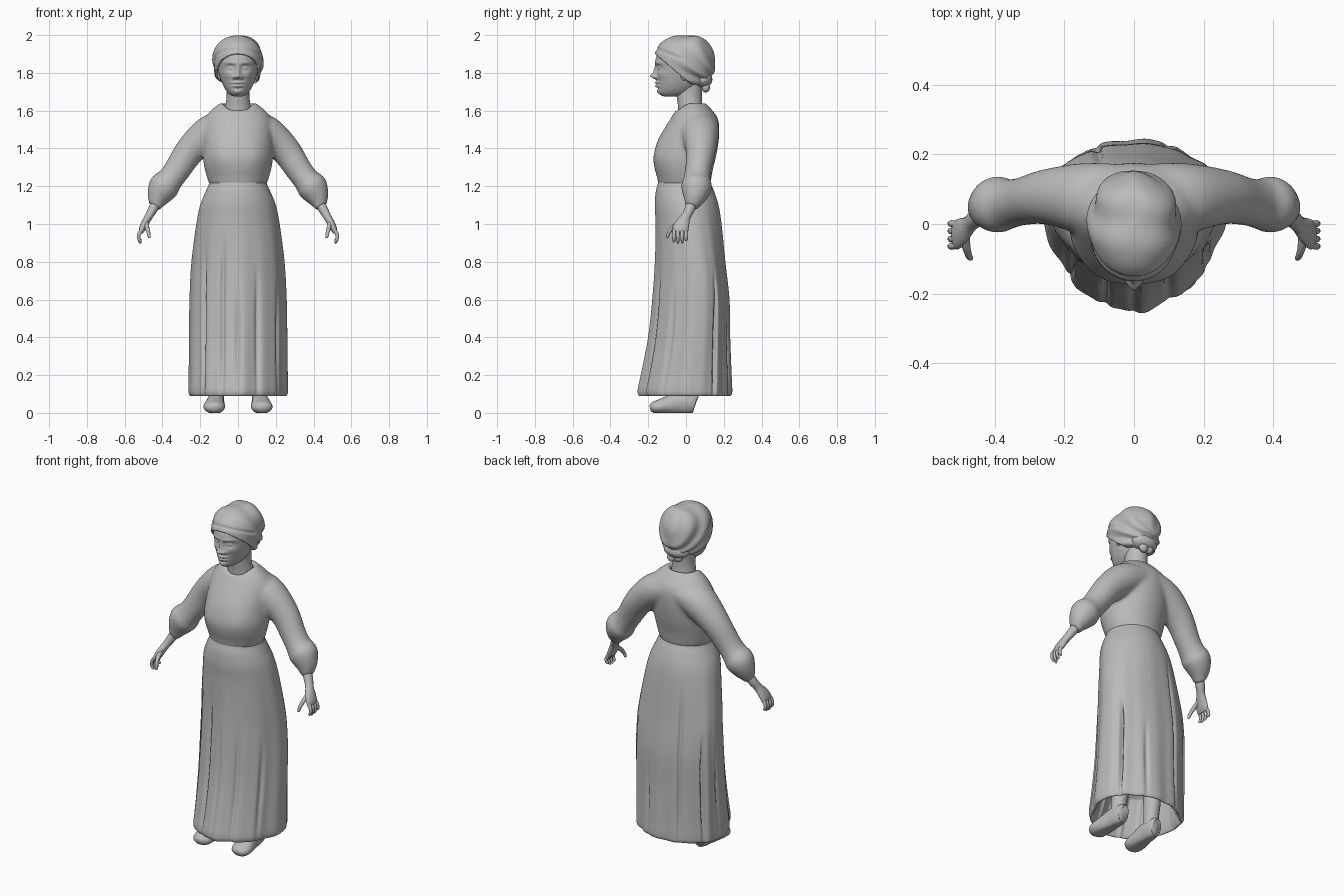
import bpy, bmesh, math
from mathutils import Vector, Matrix

clay = bpy.data.materials.new("clay_grey")
clay.diffuse_color = (0.5, 0.5, 0.5, 1)


def catmull(pts, steps):
    """Smooth a list of tuples into a denser list."""
    P = [Vector(p) for p in pts]
    out = []
    for i in range(len(P) - 1):
        a, b, c, d = P[max(i - 1, 0)], P[i], P[i + 1], P[min(i + 2, len(P) - 1)]
        for k in range(steps):
            t = k / steps
            out.append(0.5 * (2 * b + (c - a) * t + (2 * a - 5 * b + 4 * c - d) * t * t
                              + (3 * b - a - 3 * c + d) * t ** 3))
    return out + [P[-1]]


def skin(bm, rings):
    """Bridge rings of points and cap both ends."""
    R = [[bm.verts.new(p) for p in ring] for ring in rings]
    n = len(R[0])
    for a, b in zip(R, R[1:]):
        for i in range(n):
            bm.faces.new((a[i], a[(i + 1) % n], b[(i + 1) % n], b[i]))
    bm.faces.new(R[0][::-1])
    bm.faces.new(R[-1])


def loft(bm, rings, n, steps, mod=None, push=None, shift=None):
    """Stacked ovals: (z, half width, front y, back y, front dip)."""
    out = []
    for z, rx, yf, yb, dip in catmull(rings, steps):
        ring = []
        ym = (yf + yb) / 2 + (shift(z) if shift else 0)
        for i in range(n):
            a = -math.pi + 2 * math.pi * i / n
            s = mod(a, z) if mod else 1
            c = math.cos(a)
            p = Vector((rx * s * math.sin(a), ym - (ym - yf if c > 0 else yb - ym) * s * c,
                        z - dip * max(0, c) ** 2))
            if push and c > 0:
                p.y -= push(p.x, p.z) * min(1, c * 2)
            ring.append(p)
        out.append(ring)
    skin(bm, out)


def tube(bm, pts, ref, n=20, steps=5, side=1, floor=None):
    """Oval tube: (x, y, z, radius along ref, radius across ref)."""
    V = catmull(pts, steps)
    C = [Vector(v[:3]) for v in V]
    rings = []
    for i, v in enumerate(V):
        t = (C[min(i + 1, len(C) - 1)] - C[max(i - 1, 0)]).normalized()
        u = (Vector(ref) - t * t.dot(Vector(ref))).normalized()
        w = t.cross(u)
        ring = []
        for k in range(n):
            a = 2 * math.pi * k / n
            p = C[i] + u * v[3] * math.cos(a) + w * v[4] * math.sin(a)
            p.x *= side
            if floor is not None:
                p.z = max(p.z, floor)
            ring.append(p)
        rings.append(ring)
    skin(bm, rings)


def ball(bm, loc, size):
    bmesh.ops.create_uvsphere(bm, u_segments=20, v_segments=12, radius=1,
                              matrix=Matrix.Translation(loc) @ Matrix.Diagonal((*size, 1)))


def finish(bm, name):
    bmesh.ops.recalc_face_normals(bm, faces=bm.faces)
    for f in bm.faces:
        f.smooth = True
    me = bpy.data.meshes.new(name)
    bm.to_mesh(me)
    bm.free()
    me.materials.append(clay)
    ob = bpy.data.objects.new(name, me)
    bpy.context.collection.objects.link(ob)
    return ob


def bump(x, m):
    return math.exp(-(x / m) ** 2)


# Skirt: outer cloth with folds, turned in at the hem, widest behind the middle
grooves = [(-0.80, .90, .10), (-0.33, .98, .08), (0.0, .75, .05), (0.42, .8, .05), (0.95, .7, .05),
           (2.1, .75, .14), (2.75, .6, .07), (-2.1, .75, .13), (-2.7, 1.05, .08), (-1.6, .7, .04)]


def folds(a, z):
    w = min(1, max(0, (1.18 - z) / 0.9))
    s = 1 + w * (.014 * math.sin(9 * a + 1) + .01 * math.sin(15 * a) + .012 * math.sin(4 * a + 2))
    for p, top, d in grooves:
        s -= d * bump(a - p, .05) * min(1, max(0, (top - z) / .25)) * min(1, .35 + max(0, z - .1) * 3)
    return s


bm = bmesh.new()
loft(bm, [(.30, .2, -.15, .18, 0), (.15, .222, -.205, .2, 0), (.105, .235, -.225, .217, 0),
          (.09, .247, -.237, .23, 0), (.1, .257, -.246, .24, 0), (.13, .26, -.247, .242, 0),
          (.22, .258, -.228, .238, 0), (.4, .257, -.195, .232, 0), (.6, .255, -.175, .229, 0),
          (.8, .245, -.162, .208, 0), (1.0, .22, -.16, .188, 0), (1.1, .2, -.165, .172, 0),
          (1.17, .172, -.16, .15, 0), (1.21, .154, -.15, .132, 0), (1.245, .145, -.14, .12, 0)],
     256, 7, folds, None, lambda z: .055 * min(1, max(0, (1.15 - z) / .4)))
finish(bm, "skirt")


# Bodice and puffed sleeves, fused into one garment
def bust(a, z):
    return 1 + .05 * bump(abs(a) - .5, .35) * bump(z - 1.36, .07)


bm = bmesh.new()
loft(bm, [(1.19, .14, -.135, .115, 0), (1.22, .155, -.148, .13, 0), (1.25, .165, -.154, .135, 0),
          (1.3, .178, -.167, .145, 0), (1.36, .186, -.17, .16, 0), (1.44, .184, -.15, .173, 0),
          (1.51, .182, -.112, .176, 0), (1.56, .175, -.08, .168, 0), (1.595, .15, -.062, .145, .005),
          (1.625, .115, -.05, .118, .022), (1.642, .09, -.042, .1, .04), (1.635, .078, -.032, .09, .045),
          (1.60, .065, -.02, .08, .04)], 64, 5, bust)
for s in (-1, 1):
    tube(bm, [(.06, .06, 1.52, .115, .08), (.15, .074, 1.48, .102, .094), (.25, .078, 1.392, .08, .08),
              (.32, .065, 1.29, .069, .071), (.36, .058, 1.235, .072, .07), (.393, .055, 1.195, .082, .082),
              (.42, .045, 1.145, .064, .064), (.436, .033, 1.105, .042, .04), (.445, .028, 1.09, .036, .036)],
         (0, 1, 0), 32, 5, s)
top = finish(bm, "bodice_and_sleeves")
m = top.modifiers.new("fuse", 'REMESH')
m.mode, m.voxel_size, m.use_smooth_shade = 'VOXEL', .009, True
m = top.modifiers.new("soften", 'SMOOTH')
m.factor, m.iterations = .5, 14

# Neck
bm = bmesh.new()
loft(bm, [(1.56, .078, -.04, .1, 0), (1.62, .068, -.042, .088, 0), (1.68, .06, -.05, .084, 0),
          (1.76, .062, -.06, .09, 0)], 40, 5)
finish(bm, "neck")

# Head with sculpted face: (x, z, width, height, push forward)
marks = [(0, 1.782, .018, .014, .028), (0, 1.805, .011, .028, .016), (.019, 1.777, .010, .009, .016),
         (.04, 1.828, .022, .016, -.018), (.041, 1.826, .015, .009, .016), (.042, 1.852, .03, .010, .007),
         (.056, 1.79, .024, .022, .007), (0, 1.748, .028, .007, .015), (0, 1.731, .024, .008, .015),
         (0, 1.7395, .03, .003, -.007), (0, 1.700, .024, .014, .008), (0, 1.718, .02, .005, -.004)]


def face(x, z):
    return sum(d * bump(abs(x) - mx, w) * bump(z - mz, h) for mx, mz, w, h, d in marks)


bm = bmesh.new()
loft(bm, [(1.674, .016, -.11, -.05, 0), (1.682, .038, -.132, .0, 0), (1.70, .058, -.145, .04, 0),
          (1.73, .077, -.15, .07, 0), (1.77, .093, -.153, .095, 0), (1.81, .104, -.156, .115, 0),
          (1.86, .109, -.162, .125, 0), (1.90, .108, -.15, .12, 0), (1.94, .09, -.11, .1, 0),
          (1.965, .05, -.06, .06, 0)], 120, 9, None, face)
finish(bm, "head")

# Ears
bm = bmesh.new()
for s in (-1, 1):
    ball(bm, (s * .098, -.01, 1.79), (.011, .02, .03))
finish(bm, "ears")

# Head wrap: rounded cap with pleats gathering at the nape, cut on a slant
bm = bmesh.new()
bmesh.ops.create_uvsphere(bm, u_segments=96, v_segments=64, radius=1)
for v in bm.verts:
    d = v.co.copy()
    r = (math.hypot(d.x, d.y) ** 2.3 + abs(d.z) ** 2.3) ** (-1 / 2.3)
    p = Vector((d.x * .131 * r, -.006 + d.y * .162 * r, 1.864 + d.z * (.136 if d.z > 0 else .15) * r))
    a = math.atan2(p.z - 1.70, .19 - p.y)
    amt = min(1, max(0, (p.y + .1) / .12)) * min(1, abs(d.x) * 2 + .4)
    p += d * (.007 * math.sin(a * 17 + abs(d.x) * 2 + d.x) * amt)
    p -= d * (.006 * bump(p.z - 1.925 + p.y * .4 + .06, .007) * (p.y < -.02))
    v.co = p
cut = Vector((0, .19, .225)).normalized()
bmesh.ops.bisect_plane(bm, geom=bm.verts[:] + bm.edges[:] + bm.faces[:], plane_co=(0, -.16, 1.897),
                       plane_no=cut, clear_inner=True)
wrap = finish(bm, "head_wrap")
m = wrap.modifiers.new("cloth", 'SOLIDIFY')
m.thickness, m.offset = .014, -1

# Knot of the wrap at the nape
bm = bmesh.new()
ball(bm, (0, .085, 1.765), (.08, .055, .045))
ball(bm, (.02, .105, 1.722), (.028, .022, .026))
ball(bm, (-.02, .102, 1.728), (.026, .02, .026))
finish(bm, "wrap_knot")

# Hands
bm = bmesh.new()
for s in (-1, 1):
    tube(bm, [(.41, .045, 1.15, .028, .028), (.45, .02, 1.08, .027, .025), (.472, .0, 1.04, .025, .021),
              (.492, -.018, 1.005, .037, .02), (.508, -.03, .972, .043, .017), (.514, -.031, .952, .038, .01)],
         (0, 1, 0), 20, 5, s)
    for y, drop in ((-.064, .006), (-.043, 0), (-.02, .002), (.001, .014)):
        tube(bm, [(.507, y * .9 - .003, .975, .010, .010), (.523, y, .948, .010, .010),
                  (.526, y, .925, .009, .009), (.517, y, .902 + drop, .007, .007),
                  (.514, y, .897 + drop, .003, .003)], (0, 1, 0), 10, 3, s)
    tube(bm, [(.486, -.03, 1.01, .014, .014), (.482, -.066, .985, .012, .012), (.475, -.09, .957, .010, .010),
              (.47, -.098, .932, .008, .008), (.469, -.099, .925, .003, .003)], (1, 0, 0), 10, 4, s)
finish(bm, "hands")

# Shoes and shins
bm = bmesh.new()
for s in (-1, 1):
    tube(bm, [(.115, .052, .05, .026, .045), (.115, .044, .052, .036, .054), (.116, .01, .056, .043, .062),
              (.118, -.04, .052, .046, .06), (.122, -.09, .042, .052, .05), (.126, -.14, .033, .057, .038),
              (.127, -.172, .028, .048, .03), (.127, -.19, .024, .024, .016)], (1, 0, 0), 24, 5, s, 0)
finish(bm, "shoes")
bm = bmesh.new()
for s in (-1, 1):
    tube(bm, [(.115, .005, .07, .04, .042), (.113, .01, .14, .042, .044), (.11, .02, .22, .046, .05),
              (.105, .02, .32, .048, .052)], (1, 0, 0), 20, 4, s)
finish(bm, "shins")
